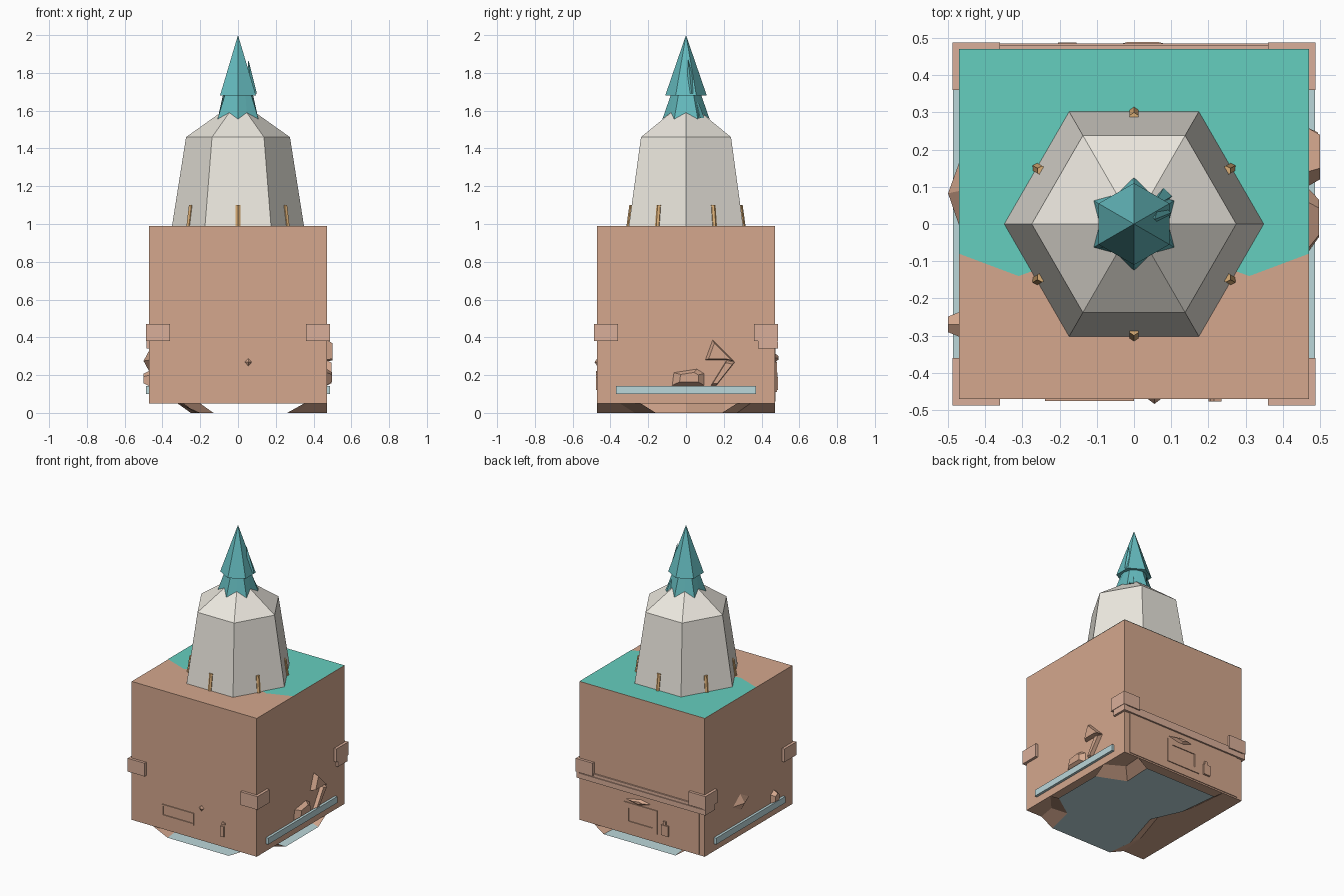
import bpy, bmesh
from math import pi, cos, sin
from mathutils import Matrix, Vector

if "Cube" in bpy.data.objects:
    bpy.data.objects.remove(bpy.data.objects["Cube"])


def material(name, rgb):
    m = bpy.data.materials.new(name)
    m.diffuse_color = (*rgb, 1)
    m.use_nodes = True
    m.node_tree.nodes["Principled BSDF"].inputs["Base Color"].default_value = m.diffuse_color
    return m


CLAY = material("clay", (0.66, 0.39, 0.27))
PINK = material("pale_clay", (0.70, 0.43, 0.32))
TEAL = material("lawn_teal", (0.13, 0.62, 0.52))
STONE = material("stone", (0.83, 0.80, 0.73))
SPIRE = material("spire_teal", (0.13, 0.50, 0.52))
ICE = material("pale_blue", (0.50, 0.68, 0.70))
WOOD = material("wood", (0.70, 0.42, 0.18))
W = 0.47  # half width of the block


def make(name, verts, faces, mat, recalc=True):
    bm = bmesh.new()
    vs = [bm.verts.new(v) for v in verts]
    for f in faces:
        bm.faces.new([vs[i] for i in f])
    bmesh.ops.remove_doubles(bm, verts=bm.verts, dist=1e-5)
    if recalc:
        bmesh.ops.recalc_face_normals(bm, faces=bm.faces)
    me = bpy.data.meshes.new(name)
    bm.to_mesh(me)
    bm.free()
    me.materials.append(mat)
    ob = bpy.data.objects.new(name, me)
    bpy.context.collection.objects.link(ob)
    return ob


def skin(name, rings, mat):
    """Join equal-length rings of points into a closed solid."""
    n = len(rings[0])
    faces = [[r * n + i, r * n + (i + 1) % n, (r + 1) * n + (i + 1) % n, (r + 1) * n + i]
             for r in range(len(rings) - 1) for i in range(n)]
    last = (len(rings) - 1) * n
    faces += [list(range(n)), list(range(last, last + n))]
    return make(name, [p for r in rings for p in r], faces, mat)


def ring(n, r, z, start=0.0):
    return [(r * cos(start + 2 * pi * i / n), r * sin(start + 2 * pi * i / n), z) for i in range(n)]


def turn(pts, k):
    m = Matrix.Rotation(k * pi / 2, 3, 'Z')
    return [m @ Vector(p) for p in pts]


def on_wall(name, pts, depth, k, mat, taper=1.0, base=0.0):
    """Raise an outline (u, z) off wall k: 0 front, 1 right, 2 back, 3 left."""
    cu = sum(p[0] for p in pts) / len(pts)
    cz = sum(p[1] for p in pts) / len(pts)
    low = [(u, -W - base + 0.005, z) for u, z in pts]
    top = [(cu + (u - cu) * taper, -W - depth, cz + (z - cz) * taper) for u, z in pts]
    return skin(name, [turn(low, k), turn(top, k)], mat)


def rect(u0, u1, z0, z1):
    return [(u0, z0), (u1, z0), (u1, z1), (u0, z1)]


def frame(name, u0, u1, z0, z1, t, depth, k):
    for i, r in enumerate([(u0, u1, z0, z0 + t), (u0, u1, z1 - t, z1),
                           (u0, u0 + t, z0 + t, z1 - t), (u1 - t, u1, z0 + t, z1 - t)]):
        on_wall(f"{name}_{i}", rect(*r), depth, k, CLAY)


# Main block
square = [(-W, -W), (W, -W), (W, W), (-W, W)]
skin("main_block", [[(x, y, z) for x, y in square] for z in (0.05, 0.99)], CLAY)

# Lawn patch on top
lawn = [(-W, -0.08), (-0.31, -0.14), (-0.2, -0.1), (0.2, -0.1), (0.31, -0.14), (W, -0.08), (W, W), (-W, W)]
make("lawn_patch", [(x, y, 0.992) for x, y in lawn], [range(len(lawn))], TEAL)

# Underside pool: blue floor with sloping banks, open at the block walls
floor = [(-.2, -W), (.26, -W), (.31, -.27), (W, -.16), (W, .19), (.28, .27),
         (.29, W), (-.25, W), (-.22, .2), (-.13, 0), (-.22, -.3)]
rim = [(-.31, -W), (.35, -W), (.37, -.35), (W, -.24), (W, .27), (.35, .34),
       (.36, W), (-.32, W), (-.29, .2), (-.2, 0), (-.29, -.28)]
n = len(floor)
make("pool_floor", [(x, y, 0) for x, y in floor], [list(range(n))[::-1]], ICE, False)
make("pool_bank", [(x, y, 0) for x, y in floor] + [(x, y, 0.05) for x, y in rim],
     [[i, (i + 1) % n, n + (i + 1) % n, n + i] for i in range(n) if i not in (0, 3, 6)], CLAY, False)

# Six-sided tower with a shallow roof
skin("tower", [ring(6, 0.35, 0.985), ring(6, 0.275, 1.46), ring(6, 0.0, 1.655)], STONE)

# Leaning posts on each tower face
for i in range(6):
    m = Matrix.Rotation(pi / 6 + i * pi / 3, 3, 'Z')
    prof = [(-0.02, -0.012), (0.008, -0.012), (0.016, 0), (0.008, 0.012), (-0.02, 0.012)]
    skin(f"tower_post_{i}", [[m @ Vector((r + a, b, z)) for a, b in prof]
                             for r, z in ((0.299, 0.99), (0.284, 1.1))], WOOD)

# Spire: jagged skirt, upper cone and a side shard
skirt = []
for i in range(12):
    a = pi / 2 + i * pi / 6
    r, z = ((0.125, 1.555), (0.092, 1.59))[i % 2]
    skirt.append((r * cos(a), r * sin(a), z))
skin("spire_skirt", [skirt, ring(12, 0.078, 1.69, pi / 2)], SPIRE)
skin("spire_cone", [ring(6, 0.11, 1.68, pi / 2), ring(6, 0.0, 2.0, pi / 2)], SPIRE)
shard = [(x + 0.07, y + 0.03, z) for x, y, z in ring(4, 0.03, 1.69)]
skin("spire_shard", [shard, [(0.055, 0.012, 1.87)] * 4], SPIRE)
leaf = [(x + 0.08, y + 0.075, z) for x, y, z in ring(4, 0.022, 1.56)]
skin("skirt_leaf", [leaf, [(0.045, 0.04, 1.72)] * 4], SPIRE)

# Corner clamps
o, e, s = 0.488, 0.36, 0.46
ell = [(-o, -o), (-e, -o), (-e, -s), (-s, -s), (-s, -e), (-o, -e)]
for k in range(4):
    skin(f"corner_clamp_{k}", [turn([(x, y, z) for x, y in ell], k) for z in (0.38, 0.47)], PINK)

# Back band with wrapped ends, and the panel beneath it
on_wall("back_band", rect(-0.483, 0.483, 0.34, 0.375), 0.016, 2, PINK)
on_wall("back_band_lip", rect(-0.46, 0.46, 0.375, 0.395), 0.01, 2, PINK)
on_wall("band_end_right", rect(0.38, 0.485, 0.34, 0.38), 0.015, 1, PINK)
on_wall("band_end_left", rect(-0.485, -0.38, 0.34, 0.38), 0.015, 3, PINK)
on_wall("back_panel", rect(-0.43, 0.43, 0.06, 0.34), 0.005, 2, CLAY)
frame("back_frame", -0.13, 0.12, 0.11, 0.27, 0.035, 0.011, 2)
on_wall("back_wedge", [(-0.16, 0.29), (-0.02, 0.26), (0.1, 0.3), (0.0, 0.32)], 0.02, 2, CLAY, 0.3)
on_wall("back_latch", rect(0.155, 0.205, 0.12, 0.19), 0.018, 2, CLAY)
on_wall("back_latch_cap", rect(0.165, 0.185, 0.19, 0.215), 0.014, 2, CLAY)

# Pale side rails
for k in (1, 3):
    on_wall(f"side_rail_{k}", rect(-0.37, 0.37, 0.10, 0.143), 0.017, k, ICE)

# Front details
frame("front_bracket", -0.24, 0.0, 0.14, 0.22, 0.01, 0.006, 0)
on_wall("front_stud", [(0.03, 0.27), (0.055, 0.24), (0.08, 0.27), (0.055, 0.295)], 0.014, 0, CLAY, 0)
on_wall("front_latch", rect(0.2, 0.226, 0.12, 0.19), 0.007, 0, CLAY)
on_wall("front_latch_cap", [(0.205, 0.203), (0.235, 0.203), (0.235, 0.214), (0.215, 0.222)], 0.007, 0, CLAY)

# Right side rocks
on_wall("right_shard_head", [(0.1, 0.28), (0.22, 0.28), (0.26, 0.27), (0.14, 0.39)], 0.03, 1, CLAY, 0.75)
on_wall("right_shard_tail", [(0.13, 0.143), (0.16, 0.143), (0.26, 0.27), (0.215, 0.28)], 0.025, 1, CLAY, 0.8)
on_wall("right_block", [(-0.08, 0.143), (0.1, 0.143), (0.1, 0.21), (0.06, 0.235), (-0.07, 0.215)],
        0.028, 1, CLAY, 0.55)

# Left side rocks
on_wall("left_stud", [(-0.18, 0.27), (-0.08, 0.21), (0.02, 0.28), (-0.09, 0.34)], 0.03, 3, CLAY, 0)
on_wall("left_latch", [(0.235, 0.14), (0.305, 0.14), (0.305, 0.2), (0.27, 0.225), (0.235, 0.2)],
        0.03, 3, CLAY, 0.6)
